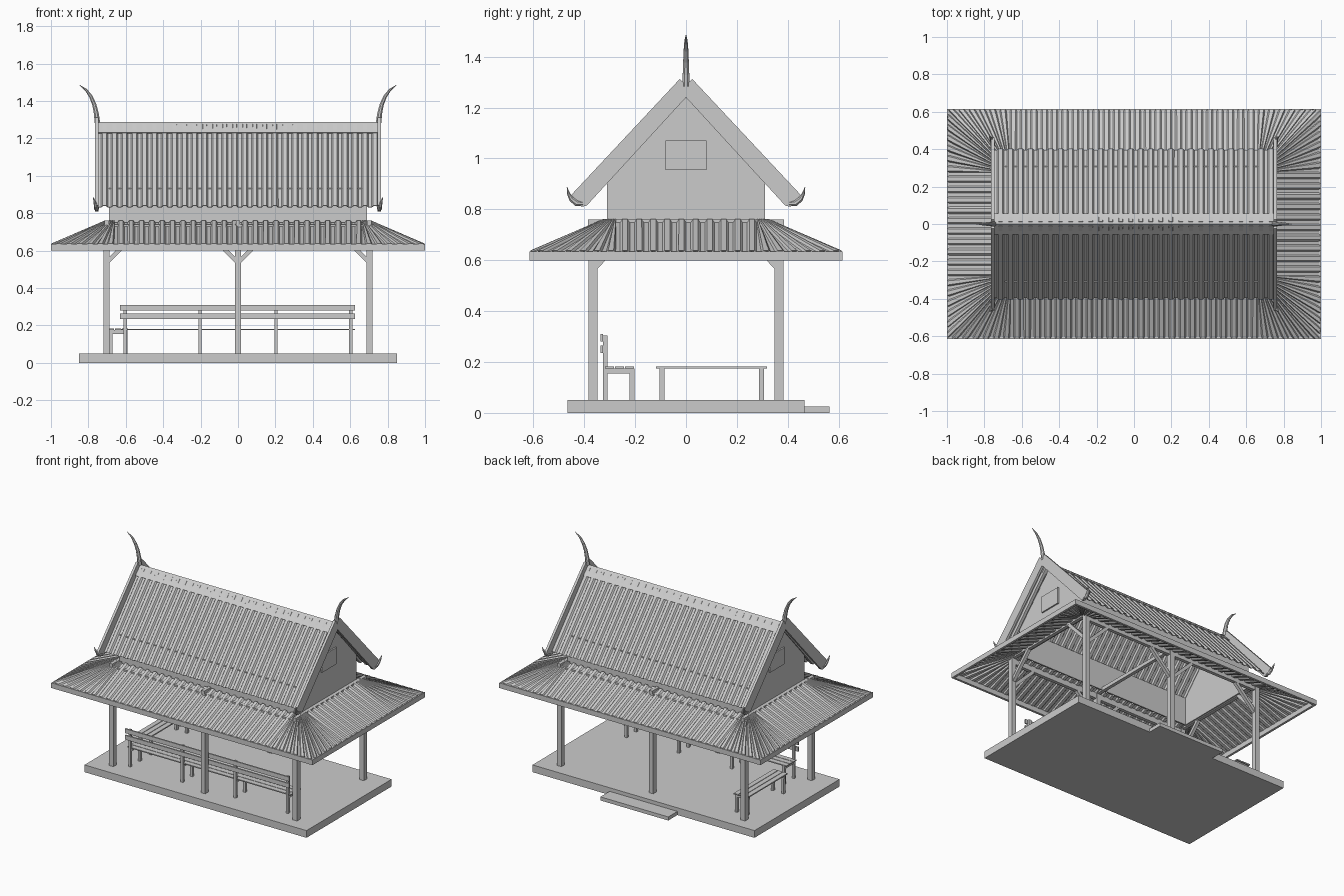
import bpy, bmesh, math
from mathutils import Vector

if "Cube" in bpy.data.objects:
    bpy.data.objects.remove(bpy.data.objects["Cube"])

grey = bpy.data.materials.new("weathered_grey")
grey.diffuse_color = (0.6, 0.6, 0.6, 1)
grey.use_nodes = True
grey.node_tree.nodes["Principled BSDF"].inputs["Base Color"].default_value = grey.diffuse_color


def finish(name, bm, thickness=0):
    bmesh.ops.recalc_face_normals(bm, faces=bm.faces)
    me = bpy.data.meshes.new(name)
    bm.to_mesh(me)
    bm.free()
    me.materials.append(grey)
    ob = bpy.data.objects.new(name, me)
    bpy.context.collection.objects.link(ob)
    if thickness:
        mod = ob.modifiers.new("sheet", 'SOLIDIFY')
        mod.thickness, mod.offset = thickness, 0
    return ob


def box(bm, x0, x1, y0, y1, z0, z1):
    vs = bmesh.ops.create_cube(bm, size=1)["verts"]
    for v in vs:
        v.co = ((x0 + x1) / 2 + v.co.x * (x1 - x0),
                (y0 + y1) / 2 + v.co.y * (y1 - y0),
                (z0 + z1) / 2 + v.co.z * (z1 - z0))


def boxes(name, dims):
    bm = bmesh.new()
    for d in dims:
        box(bm, *d)
    return finish(name, bm)


def loft(bm, path, radii, side, sides=8, flat=1.0):
    """Sweep a polygon along a planar path; side is the plane normal."""
    pts, side, rings = [Vector(p) for p in path], Vector(side), []
    for i, p in enumerate(pts):
        t = (pts[min(i + 1, len(pts) - 1)] - pts[max(i - 1, 0)]).normalized()
        n = t.cross(side)
        ang = [2 * math.pi * (k + .5) / sides for k in range(sides)]
        rings.append([bm.verts.new(p + radii[i] * (n * math.cos(a) + side * flat * math.sin(a)))
                      for a in ang])
    for a, b in zip(rings, rings[1:]):
        for k in range(sides):
            bm.faces.new((a[k], a[(k + 1) % sides], b[(k + 1) % sides], b[k]))
    bm.faces.new(rings[0])
    bm.faces.new(rings[-1])


def prism(bm, poly, x0, x1):
    """Extrude a (y, z) outline along x."""
    a = [bm.verts.new((x0, y, z)) for y, z in poly]
    b = [bm.verts.new((x1, y, z)) for y, z in poly]
    bm.faces.new(a)
    bm.faces.new(b)
    for i in range(len(poly)):
        j = (i + 1) % len(poly)
        bm.faces.new((a[i], a[j], b[j], b[i]))


def strip(bm, top, low, closed=False):
    a = [bm.verts.new(p) for p in top]
    b = [bm.verts.new(p) for p in low]
    n = len(a)
    for i in range(n if closed else n - 1):
        j = (i + 1) % n
        bm.faces.new((a[i], a[j], b[j], b[i]))


def ribs(length, count):
    """Trapezoid corrugation: (distance, height) samples."""
    p = length / count
    return [((i + f) * p, h) for i in range(count)
            for f, h in ((0, 0), (.35, 0), (.5, .012), (.85, .012))]


S = (-1, 1)

# Platform and entrance step
boxes("platform", [(-.85, .85, -.465, .465, 0, .05)])
boxes("entrance_step", [(-.26, .26, .465, .565, 0, .025)])

# Posts and roof-bearing beams
POSTS = (-.703, 0, .703)
boxes("posts", [(x - .017, x + .017, s * .365 - .018, s * .365 + .018, .05, .74)
                for x in POSTS for s in S])
boxes("long_beams", [(-.72, .72, s * .365 - .012, s * .365 + .012, .70, .74) for s in S])
boxes("tie_beams", [(x - .012, x + .012, -.385, .385, .735, .76) for x in POSTS])

# Diagonal braces
bm = bmesh.new()
for s in S:
    for x in POSTS:
        for d in S:
            if abs(x + d * .1) < .703:
                loft(bm, [(x + d * .01, s * .365, .545), (x + d * .17, s * .365, .705)],
                     [.016, .016], (0, 1, 0), 4)
        if x:
            loft(bm, [(x, s * .36, .57), (x, s * .20, .74)], [.016, .016], (1, 0, 0), 4)
finish("braces", bm)

# Lower hipped roof, ribs fanning at the corners
eave, inner = [], []
clamp = lambda v, m: max(-m, min(m, v))
squeeze = lambda v, m: clamp(v, m) + (v - clamp(v, m)) * .15
EX, EY = .995, .61
corners = [((-EX, -EY), (1, 0), 2 * EX, 36), ((EX, -EY), (0, 1), 2 * EY, 22),
           ((EX, EY), (-1, 0), 2 * EX, 36), ((-EX, EY), (0, -1), 2 * EY, 22)]
for (cx, cy), (dx, dy), length, count in corners:
    for d, h in ribs(length, count):
        x, y = cx + dx * d, cy + dy * d
        eave.append((x, y, .63 + h * .6))
        inner.append((squeeze(x, .66), squeeze(y, .275), .748 + h))
bm = bmesh.new()
strip(bm, inner, eave, True)
finish("lower_roof", bm, .004)
boxes("fascia", [(-1, 1, s * .607 - .008, s * .607 + .008, .6, .635) for s in S]
      + [(s * .992 - .008, s * .992 + .008, -.6, .6, .6, .635) for s in S])

# Upper walls and gables
boxes("upper_side_walls", [(-.69, .69, s * .305 - .005, s * .305 + .005, .74, .935) for s in S])
bm = bmesh.new()
for s in S:
    prism(bm, [(-.31, .74), (.31, .74), (.31, .93), (0, 1.27), (-.31, .93)],
          s * .68, s * .69)
finish("gable_walls", bm)
boxes("gable_vents", [(s * .692 - .008, s * .692 + .008, -.08, .08, .955, 1.07) for s in S])

# Steep corrugated upper roof
bm = bmesh.new()
wave = ribs(1.5, 28) + [(1.5, 0)]
for s in S:
    strip(bm, [(d - .75, s * (.003 + h * .7), 1.268 + h * .6) for d, h in wave],
          [(d - .75, s * (.395 + h * .7), .832 + h * .6) for d, h in wave])
finish("upper_roof", bm, .004)

# Folded ridge cap
bm = bmesh.new()
prism(bm, [(0, 1.287), (.055, 1.231), (.048, 1.226), (0, 1.276), (-.048, 1.226), (-.055, 1.231)],
      -.755, .755)
finish("ridge_cap", bm)

# Bargeboards
bm = bmesh.new()
for s in S:
    for t in S:
        prism(bm, [(0, 1.24), (0, 1.29), (t * .025, 1.312), (t * .462, .845), (t * .41, .81), (t * .39, .815)],
              s * .747, s * .764)
finish("bargeboards", bm)

# Horn-shaped ridge finials
bm = bmesh.new()
for s in S:
    loft(bm, [(s * x, 0, z) for x, z in ((.752, 1.285), (.757, 1.33), (.768, 1.38), (.787, 1.425),
                                         (.813, 1.46), (.848, 1.486))],
         [.016, .014, .012, .010, .007, .001], (0, 1, 0))
finish("ridge_finials", bm)

# Small hooked finials at the bargeboard feet
bm = bmesh.new()
for s in S:
    for t in S:
        loft(bm, [(s * x, t * y, z) for x, y, z in ((.756, .405, .822), (.756, .43, .825),
                                                    (.76, .45, .84), (.766, .461, .86), (.775, .468, .888))],
             [.010, .014, .011, .007, .001], (1, 0, 0))
finish("eave_finials", bm)

# Front bench with backrest
LEGS = (-.603, -.203, .203, .603)
boxes("front_bench_legs", [(x - .009, x + .009, y0, y1, .05, z) for x in LEGS
                           for y0, y1, z in ((-.326, -.308, .305), (-.222, -.203, .175))])
boxes("front_bench_bearers", [(x - .009, x + .009, -.31, -.203, .155, .175) for x in LEGS])
boxes("front_bench_seat", [(-.625, .625, y, y + .035, .175, .182) for y in (-.318, -.279, -.24)])
boxes("front_bench_back", [(-.63, .625, -.336, -.326, z, z + .03) for z in (.235, .28)])

# Side bench without backrest
boxes("side_bench_legs", [(x, x + .017, y, y + .02, .05, .175)
                          for x in (-.688, -.607) for y in (-.105, .287)])
boxes("side_bench_bearers", [(-.69, -.59, y, y + .02, .155, .175) for y in (-.105, .287)])
boxes("side_bench_seat", [(x, x + .033, -.118, .318, .175, .183) for x in (-.695, -.658, -.621)])
